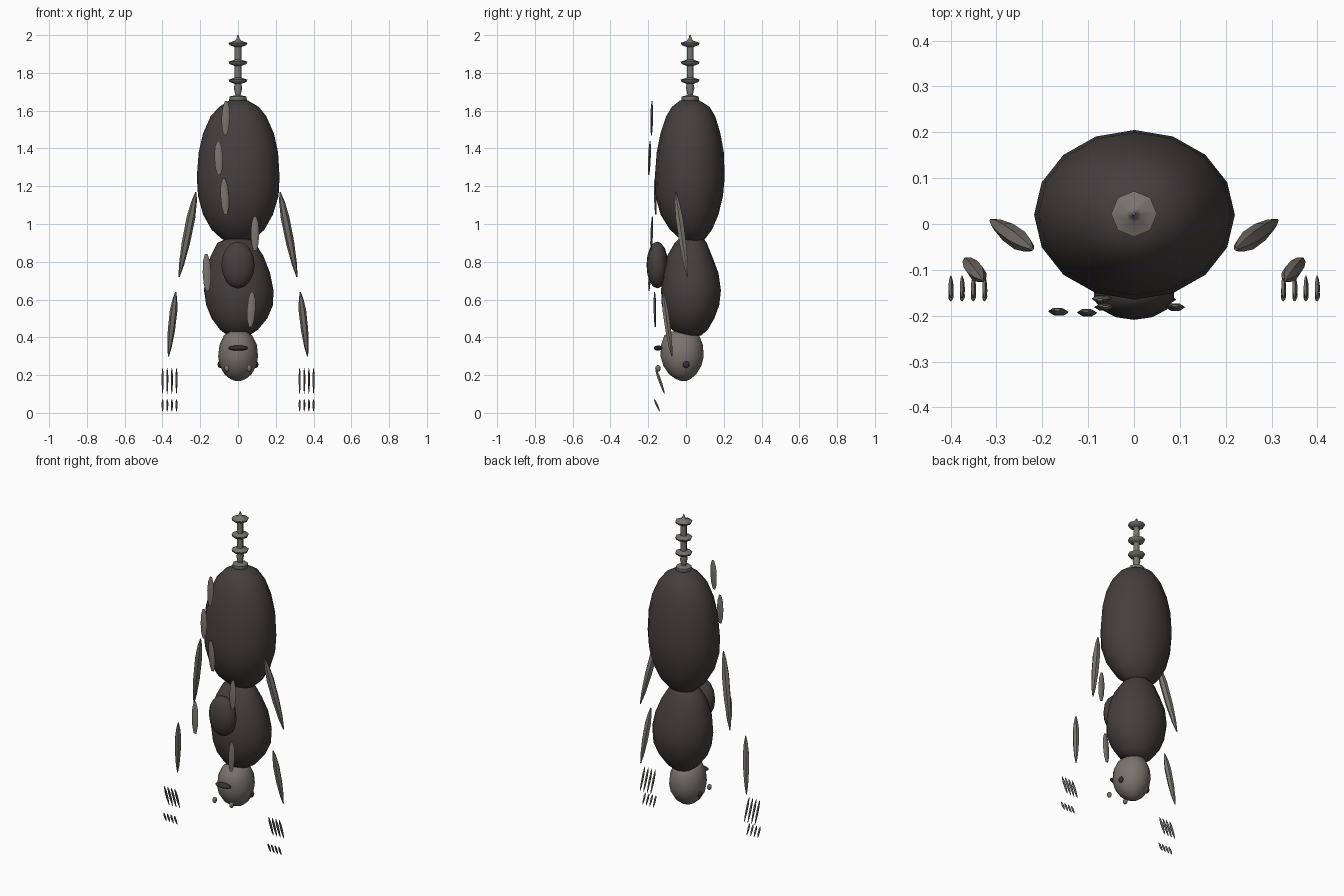
import bpy, bmesh, math
from mathutils import Vector

if "Cube" in bpy.data.objects:
    bpy.data.objects.remove(bpy.data.objects["Cube"])


def mat(name, c):
    m = bpy.data.materials.new(name)
    m.diffuse_color = (*c, 1)
    m.use_nodes = True
    m.node_tree.nodes["Principled BSDF"].inputs["Base Color"].default_value = m.diffuse_color
    return m


DARK = mat("dark brown", (0.058, 0.050, 0.048))
BONE = mat("bone grey", (0.19, 0.175, 0.155))
BLACK = mat("near black", (0.035, 0.032, 0.03))


def finish(name, bm, material, angle=50):
    bmesh.ops.recalc_face_normals(bm, faces=bm.faces)
    me = bpy.data.meshes.new(name)
    bm.to_mesh(me)
    bm.free()
    ob = bpy.data.objects.new(name, me)
    bpy.context.collection.objects.link(ob)
    me.materials.append(material)
    bpy.ops.object.select_all(action='DESELECT')
    ob.select_set(True)
    bpy.context.view_layer.objects.active = ob
    bpy.ops.object.shade_smooth_by_angle(angle=math.radians(angle))
    return ob


def skin(name, rings, material, angle=50):
    """Join rings of points into a closed skin."""
    bm = bmesh.new()
    vs = [[bm.verts.new(p) for p in r] for r in rings]
    n = len(vs[0])
    for a, b in zip(vs, vs[1:]):
        for i in range(n):
            bm.faces.new((a[i], a[(i + 1) % n], b[(i + 1) % n], b[i]))
    bm.faces.new(vs[0])
    bm.faces.new(vs[-1])
    return finish(name, bm, material, angle)


def body(name, rows, material, n=16):
    """Rows: z, x range, y range."""
    rings = []
    for z, x0, x1, y0, y1 in rows:
        rings.append([((x0 + x1) / 2 + (x1 - x0) / 2 * math.cos(2 * math.pi * i / n),
                       (y0 + y1) / 2 + (y1 - y0) / 2 * math.sin(2 * math.pi * i / n), z)
                      for i in range(n)])
    return skin(name, rings, material, 60)


def spindle(name, a, b, w, t, material, n=6, shape=None):
    """Tapered piece from a to b, half width w, half thickness t."""
    a, b = Vector(a), Vector(b)
    d = (b - a).normalized()
    u = Vector((1, 0, 0))
    u = (u - d * u.dot(d)).normalized()
    v = d.cross(u)
    shape = shape or ((0, .15), (.12, .65), (.3, 1), (.6, .95), (.85, .6), (1, .15))
    rings = [[a.lerp(b, f) + u * (w * s * math.cos(2 * math.pi * i / n))
              + v * (t * s * math.sin(2 * math.pi * i / n)) for i in range(n)]
             for f, s in shape]
    return skin(name, rings, material)


def ball(name, c, r, material, seg=12):
    bm = bmesh.new()
    bmesh.ops.create_uvsphere(bm, u_segments=seg, v_segments=8, radius=1)
    for v in bm.verts:
        v.co = Vector((v.co.x * r[0] + c[0], v.co.y * r[1] + c[1], v.co.z * r[2] + c[2]))
    return finish(name, bm, material, 60)


# Main hanging masses
body("abdomen", [
    (1.655, -.045, .05, -.03, .07), (1.62, -.10, .11, -.075, .125),
    (1.57, -.145, .15, -.105, .155), (1.48, -.185, .19, -.135, .182),
    (1.38, -.208, .212, -.155, .2), (1.25, -.218, .22, -.165, .205),
    (1.15, -.212, .215, -.162, .196), (1.05, -.185, .185, -.135, .172),
    (.97, -.14, .14, -.085, .138), (.92, -.085, .085, -.03, .1),
    (.90, -.04, .04, 0, .07)], DARK)
body("thorax", [
    (.92, -.065, .065, -.04, .095), (.90, -.11, .09, -.06, .11),
    (.83, -.145, .135, -.10, .138), (.74, -.172, .17, -.125, .172),
    (.65, -.18, .188, -.132, .185), (.57, -.168, .185, -.128, .176),
    (.50, -.14, .155, -.11, .15), (.44, -.095, .105, -.075, .115),
    (.41, -.055, .06, -.03, .08)], DARK)
ball("chest_lump", (0, -.152, .783), (.09, .057, .124), DARK, 14)
body("head", [
    (.43, -.045, .045, -.085, .04), (.41, -.075, .075, -.115, .07),
    (.36, -.098, .10, -.132, .089), (.30, -.105, .106, -.135, .094),
    (.25, -.098, .098, -.12, .082), (.205, -.072, .072, -.09, .055),
    (.18, -.042, .042, -.055, .025), (.17, -.015, .015, -.03, .005)], BONE)

# Stalk: rod, collar and discs turned around one axis
prof = [(1.645, .035), (1.655, .047), (1.675, .045), (1.682, .014), (1.72, .022)]
for z in (1.76, 1.855, 1.955):
    prof += [(z - .018, .018), (z - .008, .045), (z + .004, .05), (z + .015, .018)]
prof += [(1.98, .009), (2.0, .003)]
body("stalk", [(z, -r, r, .022 - r, .022 + r) for z, r in prof], BONE, 8)

# Flat scales down the front
for i, (x0, z0, x1, z1, y0, y1) in enumerate([
        (-.062, 1.65, -.068, 1.47, -.18, -.183), (-.105, 1.44, -.10, 1.26, -.19, -.197),
        (-.075, 1.24, -.065, 1.05, -.165, -.16), (.09, 1.04, .09, .86, -.178, -.185),
        (-.168, .84, -.162, .645, -.187, -.196), (.075, .64, .065, .455, -.166, -.163)]):
    spindle(f"front_scale_{i + 1}", (x0, y0, z0), (x1, y1, z1), .022, .008, BONE, 6,
            ((0, .35), (.2, .85), (.5, 1), (.8, .85), (1, .4)))

# Limbs and fingers, mirrored
for s, side in ((-1, "left"), (1, "right")):
    spindle(f"{side}_upper_arm", (s * .222, -.055, 1.17), (s * .312, .008, .72), .023, .022, BONE)
    spindle(f"{side}_forearm", (s * .33, -.122, .64), (s * .368, -.075, .30), .02, .018, BONE)
    for k in range(4):
        x = s * (.326 + .0245 * k)
        spindle(f"{side}_finger_{k + 1}", (x, -.162, .238), (x, -.113, .10), .006, .008, BONE, 5)
        spindle(f"{side}_fingertip_{k + 1}", (x, -.168, .072), (x, -.139, .008), .006, .006, BONE, 5)
    # Eye and ear hole
    ball(f"{side}_eye", (s * .059, -.148, .236), (.013, .014, .018), BONE, 8)
    ball(f"{side}_ear_hole", (s * .096, 0, .256), (.012, .018, .018), BLACK, 8)

# Mouth
ball("mouth", (0, -.147, .343), (.053, .024, .014), BLACK, 12)
